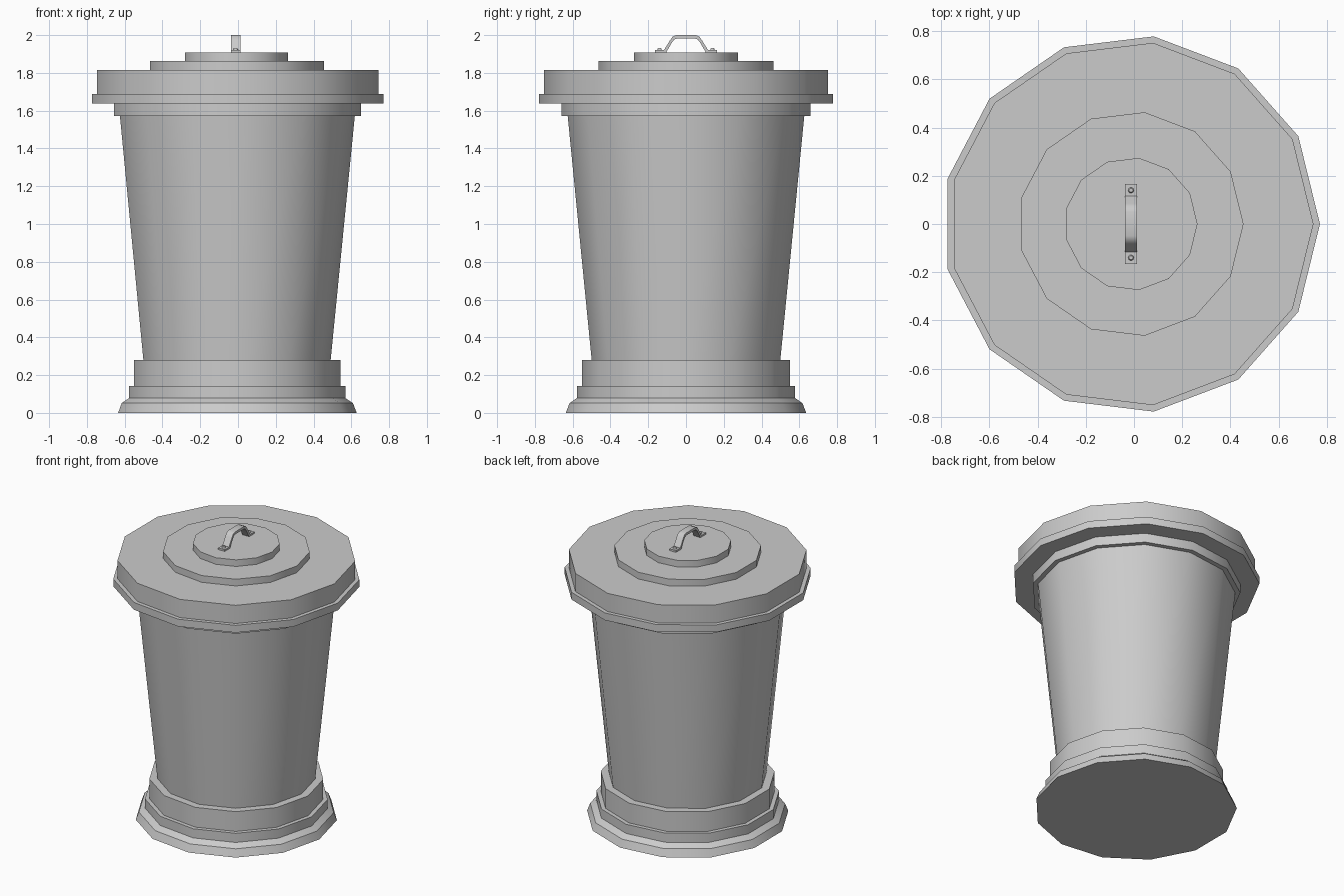
import bpy
import bmesh
from math import cos, sin, pi, radians

if "Cube" in bpy.data.objects:
    bpy.data.objects.remove(bpy.data.objects["Cube"])

SIDES = 13
CX = -0.0125  # axis offset, since an odd-sided ring has an off-centre bounding box


def finish(bm, name, angle=30):
    bmesh.ops.recalc_face_normals(bm, faces=bm.faces)
    mesh = bpy.data.meshes.new(name)
    bm.to_mesh(mesh)
    bm.free()
    obj = bpy.data.objects.new(name, mesh)
    bpy.context.collection.objects.link(obj)
    bpy.ops.object.select_all(action='DESELECT')
    obj.select_set(True)
    bpy.context.view_layer.objects.active = obj
    bpy.ops.object.shade_smooth_by_angle(angle=radians(angle))
    return obj


def lathe(name, profile, cap_bottom=True, cap_top=True, sides=SIDES, y=0.0, angle=30):
    """Stack of rings from (radius, z) pairs, bottom to top."""
    bm = bmesh.new()
    rings = [[bm.verts.new((CX + r * cos(2 * pi * i / sides),
                            y + r * sin(2 * pi * i / sides), z))
              for i in range(sides)] for r, z in profile]
    for a, b in zip(rings, rings[1:]):
        for i in range(sides):
            j = (i + 1) % sides
            bm.faces.new((a[i], a[j], b[j], b[i]))
    if cap_bottom:
        bm.faces.new(rings[0][::-1])
    if cap_top:
        bm.faces.new(rings[-1])
    return finish(bm, name, angle)


# Stepped base with flared foot
lathe("base", [(0.641, 0), (0.621, 0.052), (0.582, 0.078), (0.582, 0.142),
               (0.554, 0.142), (0.554, 0.28)])

# Tapered body with top rim
lathe("body", [(0.503, 0.28), (0.631, 1.573), (0.663, 1.573), (0.663, 1.637)],
      cap_bottom=False, cap_top=False)

# Lid with lip and two raised discs
lathe("lid", [(0.784, 1.637), (0.784, 1.688), (0.757, 1.688), (0.757, 1.815),
              (0.467, 1.815), (0.467, 1.862), (0.276, 1.862), (0.276, 1.908)])

# Handle: bent strap, half profile mirrored in y
outer = [(0.165, 1.92), (0.117, 1.92), (0.085, 1.972), (0.07, 1.993), (0.05, 2.0)]
inner = [(0.165, 1.908), (0.105, 1.908), (0.075, 1.96), (0.062, 1.977), (0.045, 1.983)]
outer += [(-y, z) for y, z in reversed(outer)]
inner += [(-y, z) for y, z in reversed(inner)]
bm = bmesh.new()
sections = []
for (yo, zo), (yi, zi) in zip(outer, inner):
    sections.append([bm.verts.new(co) for co in (
        (CX - 0.025, yo, zo), (CX + 0.025, yo, zo),
        (CX + 0.025, yi, zi), (CX - 0.025, yi, zi))])
for a, b in zip(sections, sections[1:]):
    for i in range(4):
        j = (i + 1) % 4
        bm.faces.new((a[i], a[j], b[j], b[i]))
bm.faces.new(sections[0])
bm.faces.new(sections[-1])
finish(bm, "handle", 40)

# Rivets on the handle feet
for label, y in (("front", -0.14), ("back", 0.14)):
    lathe("rivet_" + label, [(0.012, 1.915), (0.012, 1.926), (0.008, 1.931)],
          sides=10, y=y, angle=40)
